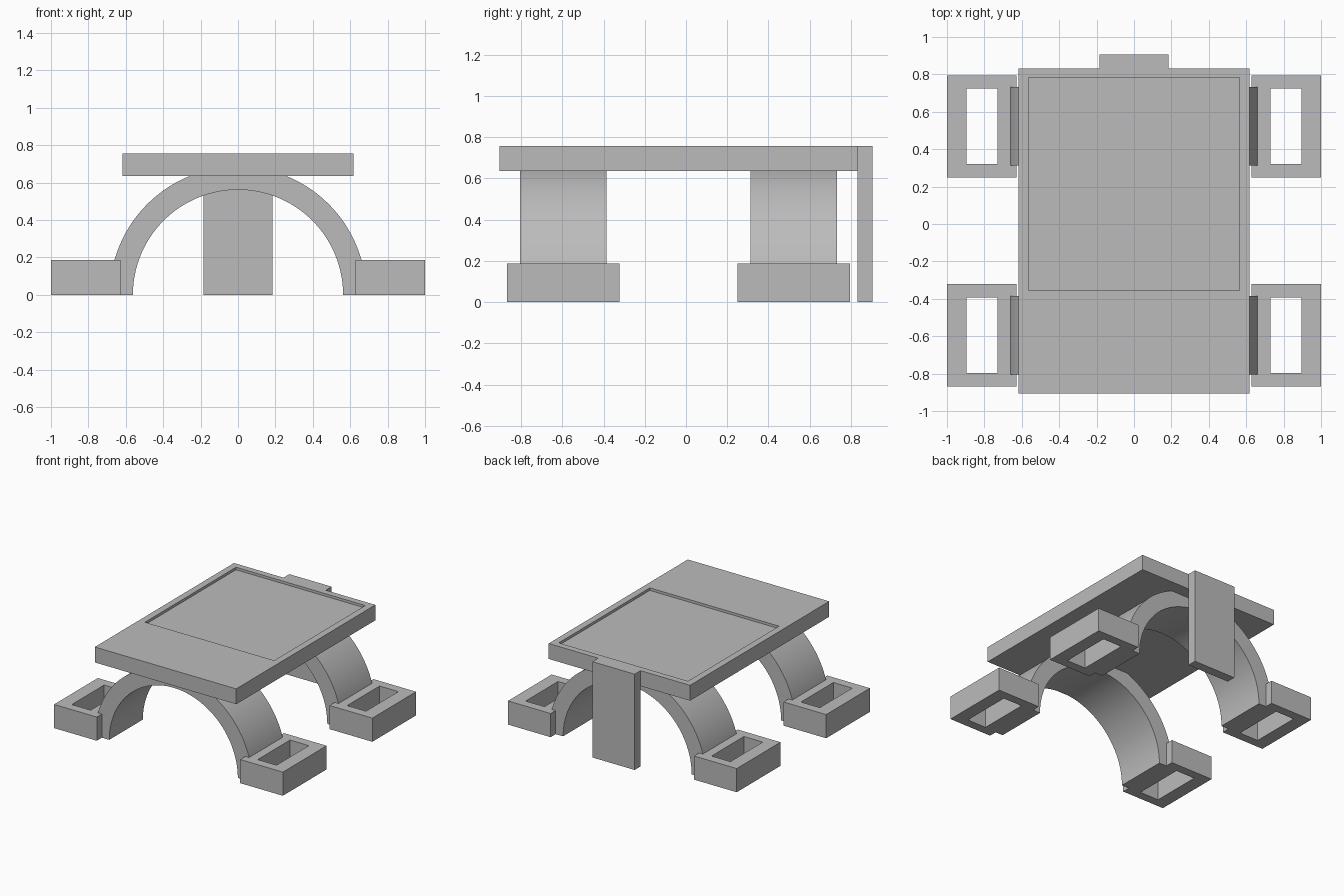
import bpy, bmesh, math

if "Cube" in bpy.data.objects:
    bpy.data.objects.remove(bpy.data.objects["Cube"])

grey = bpy.data.materials.new("plain grey")
grey.use_nodes = True
grey.diffuse_color = (0.5, 0.5, 0.5, 1)
grey.node_tree.nodes["Principled BSDF"].inputs["Base Color"].default_value = (0.5, 0.5, 0.5, 1)

DECK_BOTTOM, DECK_TOP = 0.635, 0.757
FRAME_X, FRAME_TOP = 0.627, 0.187


def finish(name, bm):
    bmesh.ops.recalc_face_normals(bm, faces=bm.faces)
    mesh = bpy.data.meshes.new(name)
    bm.to_mesh(mesh)
    bm.free()
    mesh.materials.append(grey)
    obj = bpy.data.objects.new(name, mesh)
    bpy.context.collection.objects.link(obj)
    return obj


def ring(bm, rect, z):
    x0, x1, y0, y1 = rect
    return [bm.verts.new((x, y, z)) for x, y in ((x0, y0), (x1, y0), (x1, y1), (x0, y1))]


def bridge(bm, a, b):
    for i in range(4):
        j = (i + 1) % 4
        bm.faces.new((a[i], a[j], b[j], b[i]))


def hollow_box(name, outer, z0, z1, inner=None, floor=None):
    """Box with an optional pocket (floor given) or through hole (no floor)."""
    bm = bmesh.new()
    low, high = ring(bm, outer, z0), ring(bm, outer, z1)
    bridge(bm, low, high)
    if inner is None:
        bm.faces.new(low)
        bm.faces.new(high)
    else:
        rim = ring(bm, inner, z1)
        base = ring(bm, inner, z0 if floor is None else floor)
        bridge(bm, high, rim)
        bridge(bm, rim, base)
        if floor is None:
            bridge(bm, base, low)
        else:
            bm.faces.new(base)
            bm.faces.new(low)
    return finish(name, bm)


def arch(name, y0, y1, inner=0.562, outer=0.686, steps=64):
    """Half-ring leg, flat where it meets the deck and notched at the side frames."""
    def arc(radius, start, end):
        return [(radius * math.cos(start + (end - start) * i / steps),
                 radius * math.sin(start + (end - start) * i / steps)) for i in range(steps + 1)]
    foot, top = math.asin(FRAME_TOP / outer), math.asin(DECK_BOTTOM / outer)
    right = [(FRAME_X, 0), (FRAME_X, FRAME_TOP)] + arc(outer, foot, top)
    left = [(-x, z) for x, z in reversed(right)]
    bm = bmesh.new()
    face = bm.faces.new([bm.verts.new((x, y0, z)) for x, z in right + left + arc(inner, math.pi, 0)])
    moved = bmesh.ops.extrude_face_region(bm, geom=[face])["geom"]
    bmesh.ops.translate(bm, vec=(0, y1 - y0, 0),
                        verts=[v for v in moved if isinstance(v, bmesh.types.BMVert)])
    obj = finish(name, bm)
    bpy.ops.object.select_all(action='DESELECT')
    obj.select_set(True)
    bpy.context.view_layer.objects.active = obj
    bpy.ops.object.shade_smooth_by_angle(angle=math.radians(15))


# Deck with a shallow recessed panel
hollow_box("deck", (-0.618, 0.618, -0.905, 0.832), DECK_BOTTOM, DECK_TOP,
           (-0.565, 0.565, -0.355, 0.782), DECK_TOP - 0.02)

# Upright plate behind the deck
hollow_box("back_plate", (-0.185, 0.185, 0.832, 0.905), 0, DECK_TOP)

# Two arches, each with an open frame on both sides
for place, y in (("front", -0.595), ("back", 0.522)):
    arch(place + "_arch", y - 0.21, y + 0.21)
    frame = hollow_box(place + "_side_frames", (FRAME_X, 1, y - 0.273, y + 0.273), 0, FRAME_TOP,
                       (0.73, 0.895, y - 0.202, y + 0.202))
    frame.modifiers.new("Mirror", 'MIRROR').use_axis[0] = True
